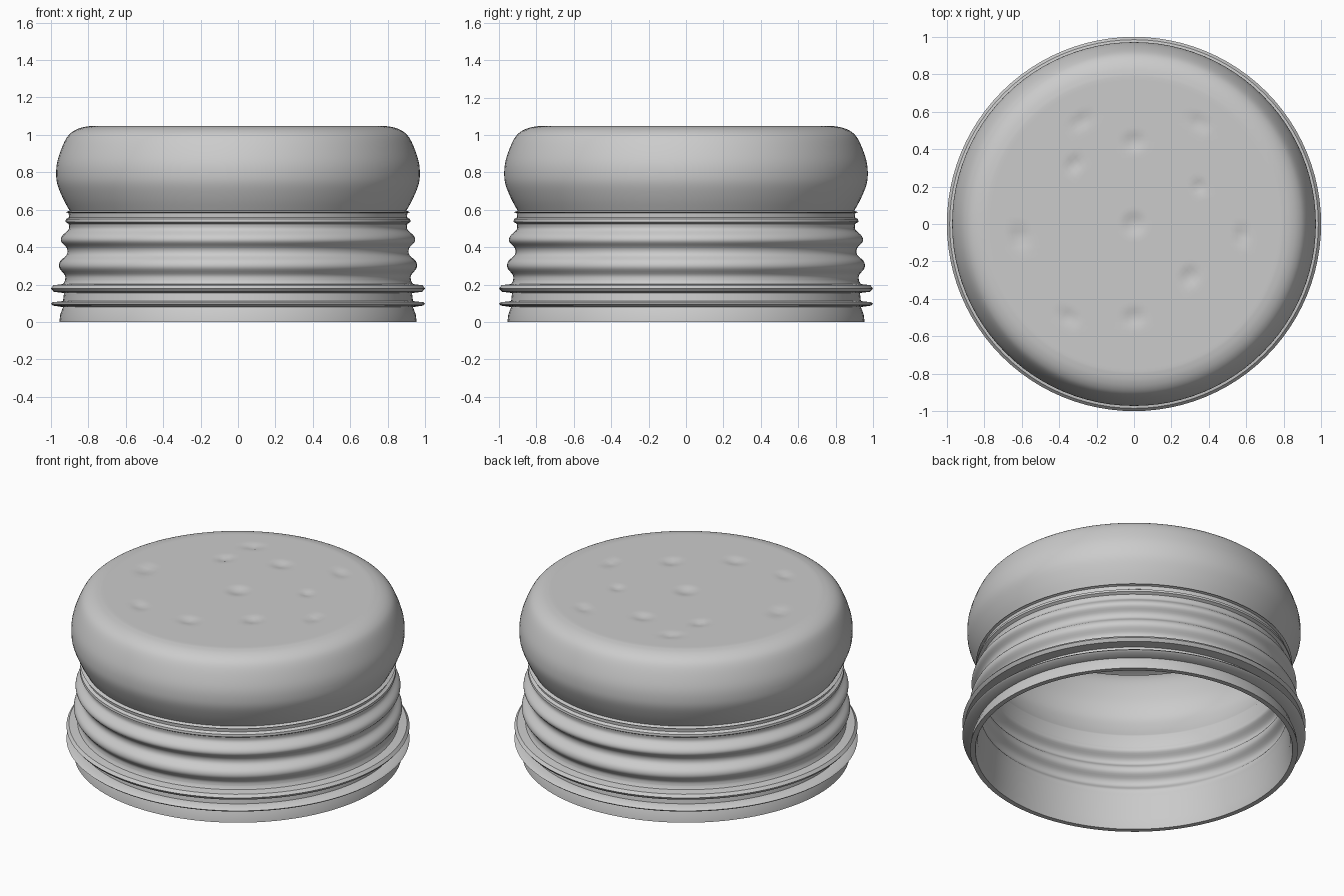
import bpy
import bmesh
import math

cube = bpy.data.objects.get("Cube")
if cube:
    bpy.data.objects.remove(cube, do_unlink=True)

SEGMENTS = 96

# One plain grey finish for the whole cap
grey = bpy.data.materials.new("grey metal")
grey.use_nodes = True
colour = (0.6, 0.6, 0.6, 1)
grey.diffuse_color = colour
grey.node_tree.nodes["Principled BSDF"].inputs["Base Color"].default_value = colour


def smooth_curve(points, steps=4):
    """Catmull-Rom curve through (radius, height) points."""
    padded = [points[0]] + points + [points[-1]]
    out = []
    for a, b, c, d in zip(padded, padded[1:], padded[2:], padded[3:]):
        for i in range(steps):
            t = i / steps
            out.append(tuple(
                0.5 * (2 * q + (r - p) * t + (2 * p - 5 * q + 4 * r - s) * t**2
                       + (3 * q - p - 3 * r + s) * t**3)
                for p, q, r, s in zip(a, b, c, d)))
    return out + [points[-1]]


def lathe(name, profile):
    """Revolve a profile whose two ends lie on the axis."""
    bm = bmesh.new()
    verts = [bm.verts.new((r, 0, z)) for r, z in profile]
    edges = [bm.edges.new(pair) for pair in zip(verts, verts[1:])]
    bmesh.ops.spin(bm, geom=verts + edges, cent=(0, 0, 0), axis=(0, 0, 1),
                   angle=math.tau, steps=SEGMENTS)
    bmesh.ops.remove_doubles(bm, verts=bm.verts[:], dist=0.0005)
    bmesh.ops.recalc_face_normals(bm, faces=bm.faces[:])
    mesh = bpy.data.meshes.new(name)
    bm.to_mesh(mesh)
    bm.free()
    mesh.materials.append(grey)
    obj = bpy.data.objects.new(name, mesh)
    bpy.context.collection.objects.link(obj)
    return obj


# Foot and the two thin flanges
foot = [(0.955, 0.0), (0.95, 0.04), (0.935, 0.08), (0.99, 0.088), (1.0, 0.097),
        (0.99, 0.106), (0.935, 0.112), (0.93, 0.155), (0.985, 0.162),
        (1.0, 0.18), (0.985, 0.197), (0.935, 0.203)]

# Rounded ribs of the skirt
ribs = smooth_curve([(0.925, 0.22), (0.925, 0.25), (0.955, 0.29), (0.95, 0.325),
                     (0.915, 0.36), (0.915, 0.395), (0.945, 0.43), (0.94, 0.46),
                     (0.905, 0.495), (0.905, 0.525)])
collar = [(0.922, 0.535), (0.92, 0.55), (0.903, 0.56), (0.905, 0.582), (0.92, 0.587)]

# Bulging crown and rounded shoulder
crown = smooth_curve([(0.9, 0.595), (0.935, 0.66), (0.965, 0.735), (0.972, 0.795),
                      (0.965, 0.86), (0.94, 0.935), (0.912, 0.99), (0.88, 1.02),
                      (0.84, 1.038), (0.8, 1.046)])

# Flat lid with enough rings to carry the dimples
top = [(0.79 * (1 - i / 40), 1.047) for i in range(41)]

# Thin wall following the ribs and crown inside
wall = 0.03
inside = [(0.925, 0.0), (0.91, 0.06), (0.9, 0.2)]
inside += [(r - wall, z) for r, z in ribs + crown[:-8]]
inside += [(0.85, 0.99), (0.79, 1.015), (0.0, 1.015)]

cap = lathe("jar_cap", inside[::-1] + foot + ribs + collar + crown + top)

# Shallow dimples pressed into the lid
dimples = [(0, 0, 0.08), (0, 0.44, 0.07), (0.35, 0.54, 0.06), (-0.28, 0.55, 0.06),
           (-0.61, -0.07, 0.08), (0.58, -0.06, 0.06), (0.3, -0.28, 0.07),
           (-0.35, -0.5, 0.06), (0, -0.5, 0.07), (-0.32, 0.32, 0.06),
           (0.35, 0.2, 0.05)]
for v in cap.data.vertices:
    if v.co.z > 1.0465:
        for x, y, size in dimples:
            d = math.hypot(v.co.x - x, v.co.y - y) / size
            if d < 1:
                v.co.z -= 0.012 * (1 - d * d) ** 2

bpy.ops.object.select_all(action="DESELECT")
cap.select_set(True)
bpy.context.view_layer.objects.active = cap
bpy.ops.object.shade_smooth_by_angle(angle=math.radians(40))
